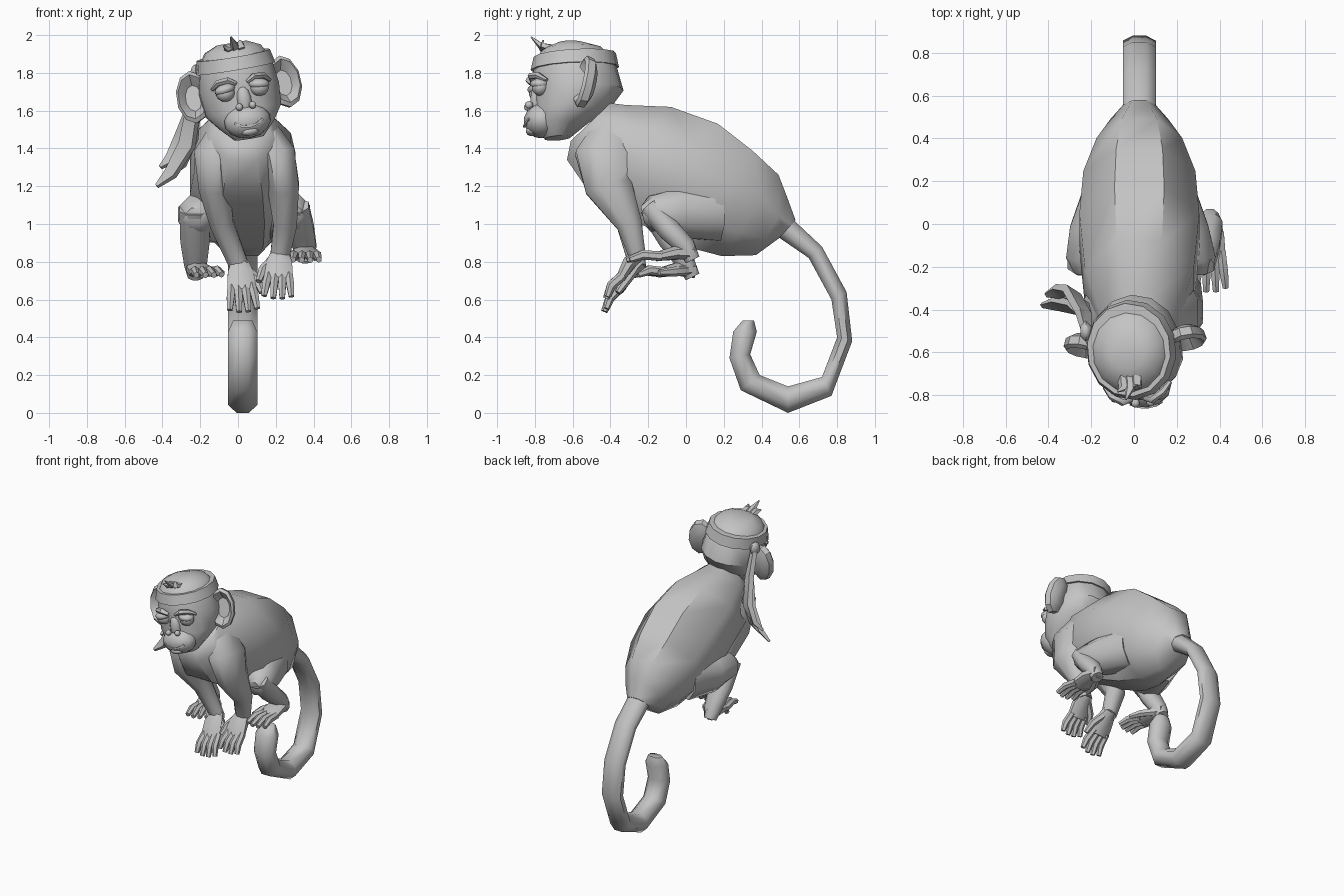
import bpy, bmesh, math
from mathutils import Vector as V, Matrix

grey = bpy.data.materials.new("grey_fur")
grey.diffuse_color = (0.55, 0.55, 0.55, 1)
PIVOT = V((0.01, -0.58, 1.69))
# head tilted and slightly turned
HEAD = Matrix.Translation(PIVOT) @ Matrix.Rotation(-0.17, 4, 'Y') @ Matrix.Rotation(0.08, 4, 'Z')
IDENT = Matrix.Identity(4)


def finish(name, bm, angle=35, mat=IDENT):
    bmesh.ops.recalc_face_normals(bm, faces=bm.faces)
    bm.transform(mat)
    me = bpy.data.meshes.new(name)
    bm.to_mesh(me)
    bm.free()
    me.materials.append(grey)
    ob = bpy.data.objects.new(name, me)
    bpy.context.collection.objects.link(ob)
    bpy.ops.object.select_all(action='DESELECT')
    bpy.context.view_layer.objects.active = ob
    ob.select_set(True)
    bpy.ops.object.shade_smooth_by_angle(angle=math.radians(angle))
    return ob


def add_loft(bm, rings, n):
    # rings are (centre, half axis u, half axis v)
    k = 1 / math.cos(math.pi / n) if n <= 10 else 1
    loops = []
    for c, u, v in rings:
        angs = [2 * math.pi * (i + 0.5) / n for i in range(n)]
        loops.append([bm.verts.new(c + k * (u * math.cos(a) + v * math.sin(a))) for a in angs])
    for a, b in zip(loops, loops[1:]):
        for i in range(n):
            j = (i + 1) % n
            bm.faces.new((a[i], a[j], b[j], b[i]))
    bm.faces.new(loops[0])
    bm.faces.new(loops[-1])


def span(x, a, b, w):
    # ring between two (y, z) points with half width w
    a, b = V((0, *a)), V((0, *b))
    return (a + b) / 2 + V((x, 0, 0)), V((w, 0, 0)), (b - a) / 2


def add_sweep(bm, pts, radii, side, n=6):
    pts, rings = [V(p) for p in pts], []
    for i, p in enumerate(pts):
        t = (pts[min(i + 1, len(pts) - 1)] - pts[max(i - 1, 0)]).normalized()
        v = t.cross(V(side)).normalized()
        u = v.cross(t)
        rings.append((p, u * radii[i][0], v * radii[i][1]))
    add_loft(bm, rings, n)


def loft(name, rings, n, angle=35, mat=IDENT):
    bm = bmesh.new()
    add_loft(bm, rings, n)
    return finish(name, bm, angle, mat)


def sweep(name, pts, radii, side=(1, 0, 0), n=6, mat=IDENT, angle=55):
    bm = bmesh.new()
    add_sweep(bm, pts, radii, side, n)
    return finish(name, bm, angle, mat)


def ball(name, c, r, mat=HEAD, seg=10, rot=0):
    bm = bmesh.new()
    bmesh.ops.create_uvsphere(bm, u_segments=seg, v_segments=7, radius=1)
    bm.transform(Matrix.Translation(c) @ Matrix.Rotation(rot, 4, 'Y') @ Matrix.Diagonal((*r, 1)))
    return finish(name, bm, 50, mat)


def hand(name, wrist, tip, gap, thumb):
    # palm, four fanned fingers and a thumb
    w, d = V(wrist), V(tip) - V(wrist)
    s = V((1, 0, 0)) - d.normalized() * d.normalized().x
    s.normalize()
    up = s.cross(d).normalized()
    up = up if up.z > 0 else -up
    bm = bmesh.new()
    add_sweep(bm, [w - d * 0.08, w + d * 0.2 + up * 0.012, w + d * 0.55],
              [(gap * 1.2, 0.042), (gap * 1.9, 0.036), (gap * 2.1, 0.024)], s, 8)
    for i in (-1.5, -0.5, 0.5, 1.5):
        reach = 1.04 - 0.05 * abs(i)
        add_sweep(bm, [w + d * 0.45 + s * i * gap, w + d * 0.75 + s * i * gap * 1.2 + up * 0.018,
                       w + d * reach + s * i * gap * 1.35],
                  [(0.02, 0.022), (0.02, 0.022), (0.014, 0.015)], s, 6)
    add_sweep(bm, [w + d * 0.1 + s * thumb * gap, w + d * 0.35 + s * thumb * gap * 2.4,
                   w + d * 0.62 + s * thumb * gap * 2.9],
              [(0.024, 0.024), (0.022, 0.022), (0.014, 0.014)], s, 6)
    return finish(name, bm, 50)


# Torso, tapering into the tail
loft("body", [span(0.025, a, b, w) for a, b, w in (
    ((-0.40, 1.64), (-0.61, 1.44), 0.14), ((-0.32, 1.63), (-0.63, 1.34), 0.185),
    ((-0.08, 1.62), (-0.50, 1.15), 0.255), ((0.17, 1.53), (-0.24, 1.00), 0.28),
    ((0.35, 1.39), (0.00, 0.88), 0.262), ((0.49, 1.26), (0.19, 0.83), 0.20),
    ((0.54, 1.13), (0.37, 0.835), 0.135), ((0.58, 1.02), (0.50, 0.93), 0.076))], 8, 46)

# Curled tail, outer and inner edges
outer = ((0.56, 1.03), (0.72, 0.88), (0.85, 0.64), (0.88, 0.38), (0.77, 0.09),
         (0.54, 0.0), (0.29, 0.12), (0.23, 0.29), (0.25, 0.43), (0.30, 0.49))
inner = ((0.49, 0.93), (0.65, 0.82), (0.77, 0.60), (0.80, 0.40), (0.72, 0.19),
         (0.54, 0.14), (0.39, 0.20), (0.34, 0.31), (0.375, 0.43), (0.36, 0.49))
loft("tail", [span(0.025, a, b, 0.05 if i == 9 else 0.077)
              for i, (a, b) in enumerate(zip(outer, inner))], 8, 60)

# Arms and hands
for name, xs, wrist, tip, thumb in (
        ("left", (-0.06, -0.135, -0.125, -0.085, 0.01), (0.01, -0.26, 0.78), (0.03, -0.43, 0.54), 1),
        ("right", (0.12, 0.205, 0.24, 0.25, 0.22), (0.22, -0.26, 0.83), (0.21, -0.42, 0.61), -1)):
    sweep(name + "_arm", [(x, y, z) for x, y, z in zip(
        xs, (-0.38, -0.42, -0.41, -0.30, -0.255), (1.52, 1.36, 1.2, 1.0, wrist[2] - 0.01))],
        [(0.07, 0.10), (0.10, 0.165), (0.083, 0.125), (0.062, 0.068), (0.05, 0.043)], n=8)
    hand(name + "_hand", wrist, tip, 0.036, thumb)

# Legs and feet
for name, hip, mid, knee, ankle, toe, thumb in (
        ("left", (-0.11, 0.16, 1.06), (-0.19, -0.05, 1.04), (-0.23, -0.18, 1.05),
         (-0.225, 0.0, 0.79), (-0.15, -0.28, 0.73), 1),
        ("right", (0.16, 0.16, 1.07), (0.24, -0.05, 1.06), (0.295, -0.18, 1.06),
         (0.355, 0.0, 0.88), (0.36, -0.31, 0.81), -1)):
    k, a = V(knee), V(ankle)
    sweep(name + "_thigh", [hip, mid, knee, k + V((0, -0.05, -0.01))],
          [(0.12, 0.16), (0.115, 0.13), (0.09, 0.09), (0.045, 0.045)], n=8)
    sweep(name + "_shin", [k + V((0, -0.01, 0.03)), k * 0.5 + a * 0.5, a, a + V((0, 0.035, -0.07))],
          [(0.08, 0.06), (0.078, 0.06), (0.06, 0.05), (0.04, 0.04)], n=8)
    hand(name + "_foot", a + V((0, 0.02, -0.035)), toe, 0.034, thumb)

# Head (local to the tilted pivot)
loft("head", [span(0, (f, zf), (b, zb), w) for f, zf, b, zb, w in (
    (-0.10, 0.272, 0.04, 0.272, 0.08), (-0.18, 0.235, 0.14, 0.245, 0.152),
    (-0.228, 0.16, 0.205, 0.18, 0.195), (-0.225, 0.03, 0.25, 0.02, 0.217),
    (-0.22, -0.09, 0.17, -0.09, 0.207), (-0.225, -0.175, 0.06, -0.16, 0.15),
    (-0.17, -0.245, -0.03, -0.235, 0.08))], 14, 40, HEAD)
ball("muzzle", (0, -0.185, -0.15), (0.125, 0.095, 0.09), seg=12)
ball("lower_lip", (0, -0.235, -0.205), (0.05, 0.035, 0.025))
ball("nose_bridge", (0, -0.21, -0.04), (0.04, 0.035, 0.08))

# Smiling mouth line
sweep("mouth", [(x, -0.187 - 0.095 * math.sqrt(1 - (x / 0.125) ** 2 - 0.1), -0.18 + 5 * x * x)
                for x in (-0.075, -0.04, 0, 0.04, 0.075)], [(0.006, 0.006)] * 5, (0, 0, 1), 4, HEAD)

# Mirrored face parts and ears
for name, s in (("left", -1), ("right", 1)):
    ball(name + "_nostril", (s * 0.036, -0.255, -0.07), (0.02, 0.022, 0.02))
    ball(name + "_eye", (s * 0.092, -0.20, 0.015), (0.052, 0.045, 0.045))
    ball(name + "_eyelid", (s * 0.092, -0.203, 0.034), (0.058, 0.05, 0.03), rot=s * 0.15)
    sweep(name + "_brow", [(s * 0.03, -0.235, 0.055), (s * 0.07, -0.245, 0.08),
                           (s * 0.12, -0.215, 0.075), (s * 0.155, -0.17, 0.045)],
          [(0.01, 0.012), (0.016, 0.018), (0.016, 0.016), (0.008, 0.01)], (0, 0, 1), 6, HEAD)
    tilt = Matrix.Rotation(s * 0.2, 4, 'Z') @ Matrix.Rotation(-0.2, 4, 'X')
    ear = HEAD @ Matrix.Translation((s * 0.245, 0.03, 0.02)) @ tilt
    loft(name + "_ear", [(V((0, y, 0)), V((0.085 * k, 0, 0)), V((0, 0, 0.135 * k)))
                         for y, k in ((0.045, 0.55), (0.02, 0.95), (-0.02, 1.0),
                                      (-0.035, 0.85), (-0.015, 0.7), (0.015, 0.5))], 10, 35, ear)

# Headband, knot and hanging ribbons
loft("headband", [span(0, (-0.235 - e, zf), (0.218 + e, zb), 0.206 + e) for e, zf, zb in (
    (-0.03, 0.125, 0.145), (0.008, 0.125, 0.145), (-0.008, 0.195, 0.22), (-0.05, 0.195, 0.22))],
    14, 35, HEAD)
ball("headband_knot", (-0.225, -0.50, 1.80), (0.03, 0.05, 0.045), IDENT, 6)
for name, bend, end in (("back", (-0.29, -0.32, 1.46), (-0.41, -0.33, 1.30)),
                        ("middle", (-0.255, -0.36, 1.46), (-0.36, -0.36, 1.26)),
                        ("front", (-0.27, -0.39, 1.42), (-0.43, -0.38, 1.20))):
    sweep(name + "_ribbon", [(-0.225, -0.49, 1.80), (-0.235, -0.42, 1.62), bend,
                             V(bend) * 0.4 + V(end) * 0.6 + V((0.01, 0.01, -0.02)), end],
          [(0.02, 0.015), (0.035, 0.018), (0.045, 0.018), (0.035, 0.016), (0.01, 0.008)],
          (1, -0.7, 0), 4, angle=40)

# Hair tuft above the forehead
bm = bmesh.new()
for x, tip in ((-0.03, (-0.06, -0.20, 0.265)), (0.0, (-0.015, -0.24, 0.305)), (0.03, (0.035, -0.18, 0.28))):
    add_sweep(bm, [(x, -0.13, 0.235), (x, -0.185, 0.25), tip],
              [(0.025, 0.02), (0.022, 0.016), (0.003, 0.003)], (1, 0, 0), 5)
finish("hair_tuft", bm, 40, HEAD)
